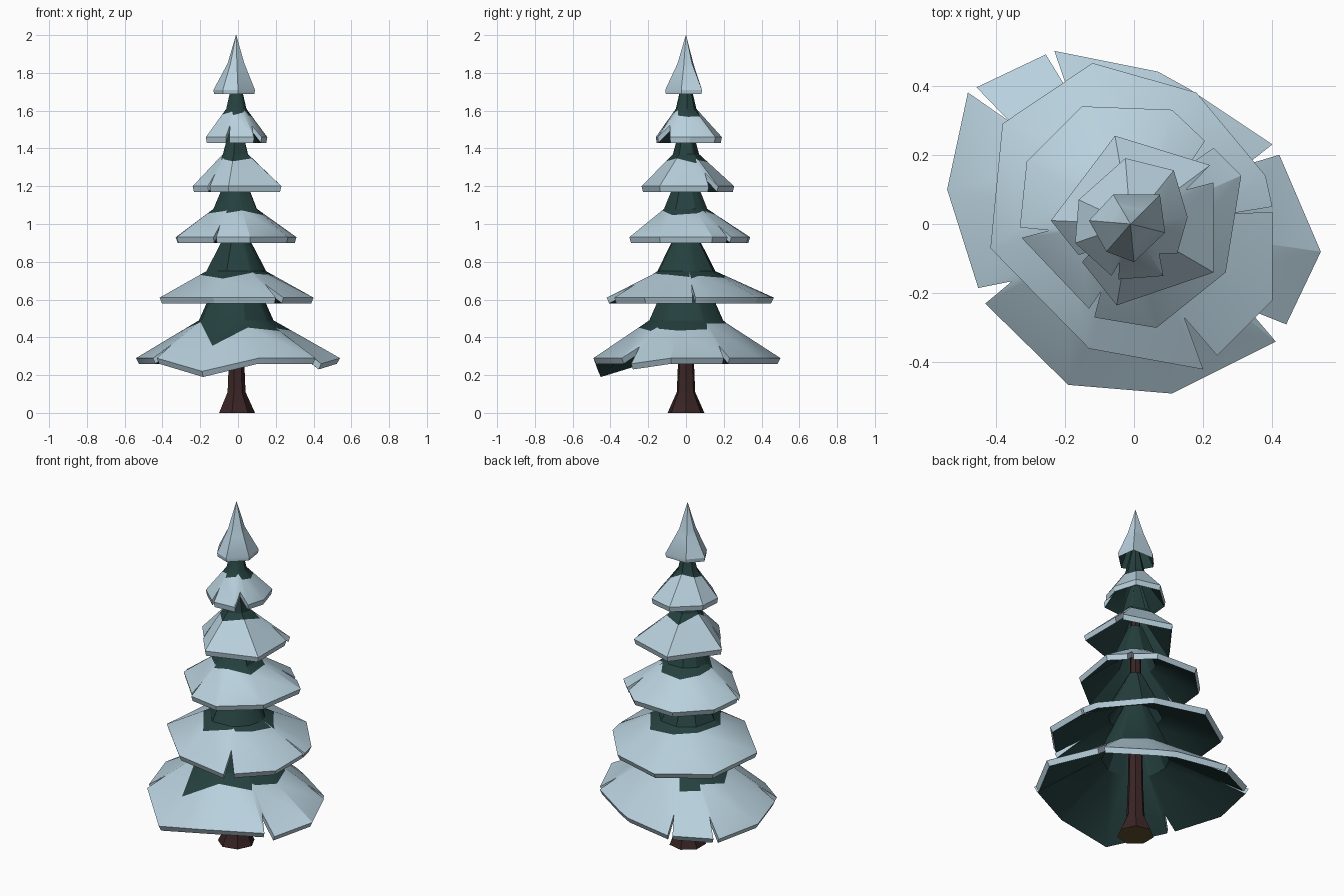
import bpy, bmesh, math, random
from mathutils import Vector

if "Cube" in bpy.data.objects:
    bpy.data.objects.remove(bpy.data.objects["Cube"])

random.seed(4)


def material(name, rgb):
    m = bpy.data.materials.new(name)
    m.diffuse_color = (*rgb, 1)
    m.use_nodes = True
    m.node_tree.nodes["Principled BSDF"].inputs["Base Color"].default_value = m.diffuse_color
    return m


SNOW = material("snow", (0.48, 0.635, 0.725))
NEEDLES = material("dark green needles", (0.018, 0.052, 0.049))
BARK = material("dark bark", (0.042, 0.018, 0.018))
CUT = material("cut wood", (0.12, 0.08, 0.03))
CX = -0.01          # the trunk axis sits slightly left of centre


def finish(name, bm, mats):
    bmesh.ops.recalc_face_normals(bm, faces=bm.faces)
    mesh = bpy.data.meshes.new(name)
    bm.to_mesh(mesh)
    bm.free()
    ob = bpy.data.objects.new(name, mesh)
    bpy.context.collection.objects.link(ob)
    for m in mats:
        mesh.materials.append(m)
    bpy.ops.object.select_all(action='DESELECT')
    bpy.context.view_layer.objects.active = ob
    ob.select_set(True)
    bpy.ops.object.shade_smooth_by_angle(angle=math.radians(28))
    return ob


def loft(bm, rings, mat_ids):
    """Skin closed rings one after another, one material per band, and cap the ends."""
    loops = [[bm.verts.new(p) for p in ring] for ring in rings]
    n = len(loops[0])
    for a, b, mi in zip(loops, loops[1:], mat_ids[1:]):
        for i in range(n):
            j = (i + 1) % n
            bm.faces.new((a[i], a[j], b[j], b[i])).material_index = mi
    bm.faces.new(loops[0]).material_index = mat_ids[0]
    bm.faces.new(loops[-1]).material_index = mat_ids[-1]


def tier(name, rim_z, bend, top, panels, depth=0.42, lip=0.03, all_snow=False):
    """Bough skirt: panels of rim corners (x, y[, droop]) with a split between panels."""
    def ring_pt(p, r, z):
        d = Vector((p.x - CX, p.y, 0)).normalized() * r
        return Vector((CX + d.x, d.y, z))

    rim = []
    for k, panel in enumerate(panels):
        pts = [Vector((c[0], c[1], rim_z - (c[2] if len(c) > 2 else 0))) for c in panel]
        rim += pts
        if len(panels) > 1:      # split apex lies further up the slope
            nxt = panels[(k + 1) % len(panels)][0]
            mid = (pts[-1] + Vector((nxt[0], nxt[1], rim_z))) / 2
            rim.append(mid.lerp(ring_pt(mid, *bend), depth))
    bends = [ring_pt(p, *bend) for p in rim]
    # ragged snow line just below the bend
    snow = [p.lerp(b, 0.5 if p.z < rim_z - 0.05 else random.uniform(0.7, 0.97))
            for p, b in zip(rim, bends)]
    tops = [ring_pt(p, *top) for p in rim]
    down = Vector((0, 0, -lip))
    lower = [p.lerp(Vector((CX, 0, p.z)), 0.03) + down for p in rim]
    in_bend = [ring_pt(p, bend[0] * 0.9, bend[1] - lip) for p in rim]
    in_top = [ring_pt(p, top[0] * 0.8, top[1] - lip * 1.3) for p in rim]
    up = 0 if all_snow else 1
    bm = bmesh.new()
    loft(bm, [in_top, in_bend, lower, rim, snow, bends, tops],
         [1, 1, 1, 0, 0, up, up, up][:7])
    return finish(name, bm, [SNOW, NEEDLES])


# Six snowy tiers, lowest first
tier("bough_tier_1", 0.29, (0.20, 0.49), (0.06, 0.80), [
    [(0.42, 0.20), (0.54, -0.08), (0.44, -0.29, 0.03)],
    [(0.41, -0.34), (0.11, -0.49), (-0.19, -0.465, 0.07), (-0.43, -0.23)],
    [(-0.45, -0.185), (-0.54, 0.10), (-0.48, 0.38)][::1],
    [(-0.455, 0.395), (-0.255, 0.49)],
    [(-0.23, 0.50), (0.07, 0.44), (0.16, 0.39), (0.40, 0.23)]], depth=0.35)

tier("bough_tier_2", 0.61, (0.16, 0.75), (0.04, 0.98), [
    [(0.40, 0.035), (0.40, -0.22), (0.24, -0.38)],
    [(0.20, -0.42), (-0.13, -0.36), (-0.415, -0.07), (-0.38, 0.29),
     (-0.12, 0.465), (0.18, 0.38), (0.38, 0.14), (0.40, 0.05)]], depth=0.5)

tier("bough_tier_3", 0.93, (0.12, 1.08), (0.04, 1.27), [
    [(0.23, 0.22), (0.31, 0.14), (0.265, -0.14), (0.065, -0.30), (-0.115, -0.27)],
    [(-0.13, -0.245), (-0.325, -0.04)],
    [(-0.33, -0.01), (-0.31, 0.18), (-0.15, 0.34), (0.11, 0.33), (0.205, 0.24)]])

tier("bough_tier_4", 1.20, (0.07, 1.37), (0.03, 1.52), [
    [(0.23, 0.12), (0.23, -0.14), (-0.05, -0.235), (-0.15, -0.11)],
    [(-0.16, -0.09), (-0.24, 0.01), (-0.055, 0.255), (0.22, 0.17)]])

tier("bough_tier_5", 1.46, (0.055, 1.61), (0.02, 1.76), [
    [(0.085, -0.15), (-0.045, -0.16)],
    [(-0.065, -0.15), (-0.17, -0.055), (-0.16, 0.07), (-0.025, 0.19),
     (0.115, 0.155), (0.155, 0.02), (0.125, -0.085)]])

tier("treetop", 1.71, (0.045, 1.85), (0.001, 2.0), [
    [(0.075, 0.085), (0.09, -0.025), (0.0, -0.11), (-0.08, -0.08),
     (-0.13, 0.01), (-0.06, 0.085)]], lip=0.022, all_snow=True)


# Trunk with flared foot
def circle(r, z, n=7):
    return [Vector((CX + r * math.cos(math.tau * i / n), r * math.sin(math.tau * i / n), z))
            for i in range(n)]


bm = bmesh.new()
loft(bm, [circle(0.1, 0), circle(0.05, 0.11), circle(0.042, 0.3), circle(0.02, 1.7)],
     [1, 0, 0, 0])
finish("trunk", bm, [BARK, CUT])
